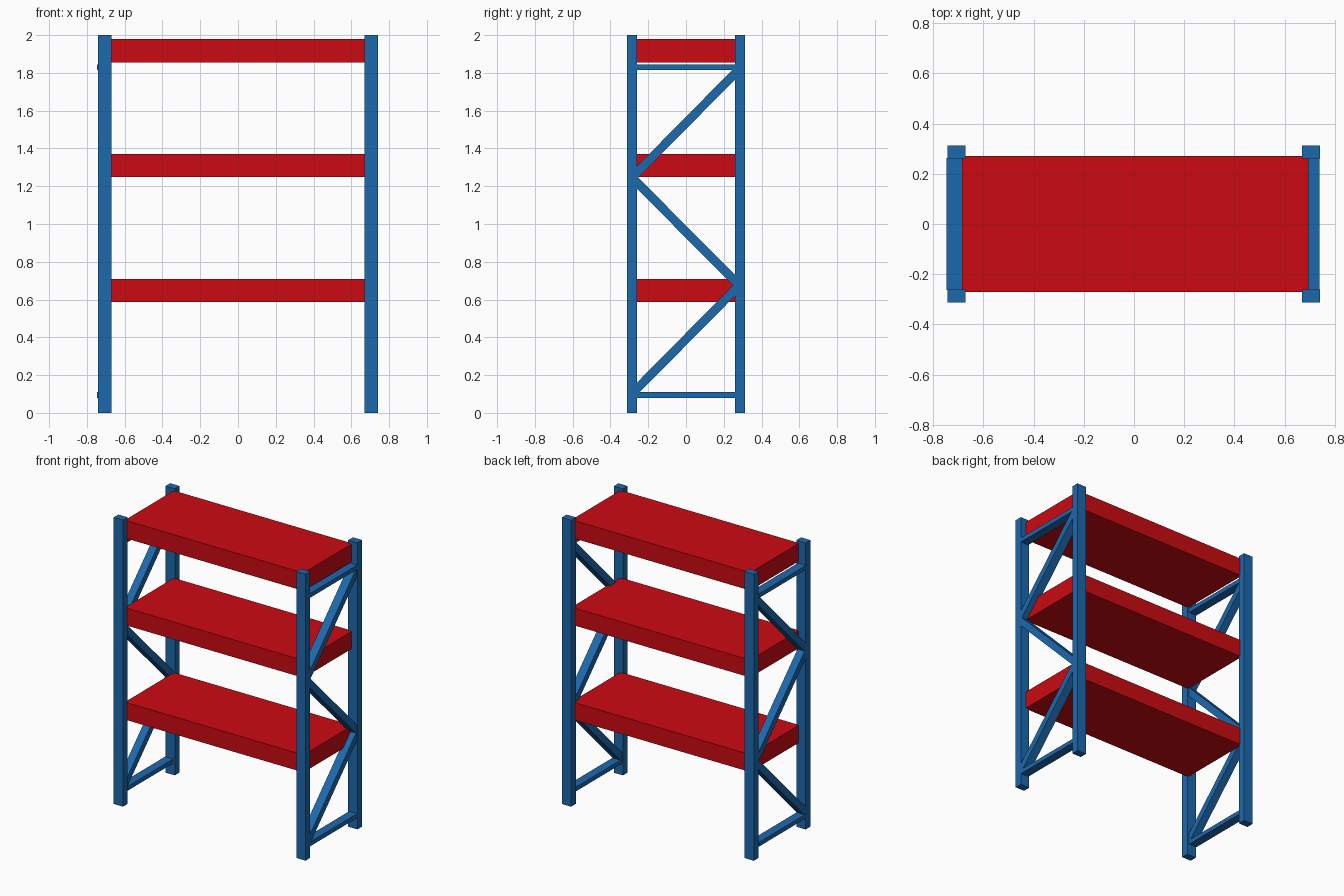
import bpy

if "Cube" in bpy.data.objects:
    bpy.data.objects.remove(bpy.data.objects["Cube"])


def material(name, color):
    m = bpy.data.materials.new(name)
    m.diffuse_color = color
    m.use_nodes = True
    m.node_tree.nodes["Principled BSDF"].inputs["Base Color"].default_value = m.diffuse_color
    return m


BLUE = material("blue_steel", (0.012, 0.14, 0.42, 1))
RED = material("red_shelf", (0.6, 0.003, 0.006, 1))


def extrude_x(name, profile, x0, x1, mat):
    """Prism from a (y, z) profile running from x0 to x1."""
    n = len(profile)
    verts = [(x, y, z) for x in (x0, x1) for y, z in profile]
    faces = [tuple(reversed(range(n))), tuple(range(n, 2 * n))]
    faces += [(i, (i + 1) % n, n + (i + 1) % n, n + i) for i in range(n)]
    mesh = bpy.data.meshes.new(name)
    mesh.from_pydata(verts, [], faces)
    mesh.materials.append(mat)
    ob = bpy.data.objects.new(name, mesh)
    bpy.context.collection.objects.link(ob)
    return ob


def box(name, x0, x1, y0, y1, z0, z1, mat):
    return extrude_x(name, [(y0, z0), (y1, z0), (y1, z1), (y0, z1)], x0, x1, mat)


# Shelves
for label, z0, z1 in (("lower", 0.588, 0.71), ("middle", 1.248, 1.37), ("upper", 1.855, 1.98)):
    box(label + "_shelf", -0.685, 0.695, -0.27, 0.27, z0, z1, RED)

# Two end frames
H = 0.033  # half the vertical height of a diagonal
for side, px0, px1, bx0, bx1 in (("left", -0.742, -0.67, -0.746, -0.684),
                                 ("right", 0.669, 0.74, 0.677, 0.739)):
    # Posts
    box(side + "_front_post", px0, px1, -0.312, -0.26, 0, 2, BLUE)
    box(side + "_back_post", px0, px1, 0.26, 0.312, 0, 2, BLUE)
    # Horizontal ties
    for label, z0, z1 in (("bottom", 0.08, 0.11), ("top", 1.815, 1.845)):
        box(f"{side}_{label}_tie", bx0, bx1, -0.262, 0.262, z0, z1, BLUE)
    # Zigzag diagonals, given by height at the front and back posts
    for label, zf, zb in (("lower", 0.125, 0.655), ("middle", 1.222, 0.695), ("upper", 1.27, 1.80)):
        extrude_x(f"{side}_{label}_diagonal",
                  [(-0.262, zf - H), (0.262, zb - H), (0.262, zb + H), (-0.262, zf + H)],
                  max(bx0, px0 + 0.003), min(bx1, px1 - 0.003), BLUE)
